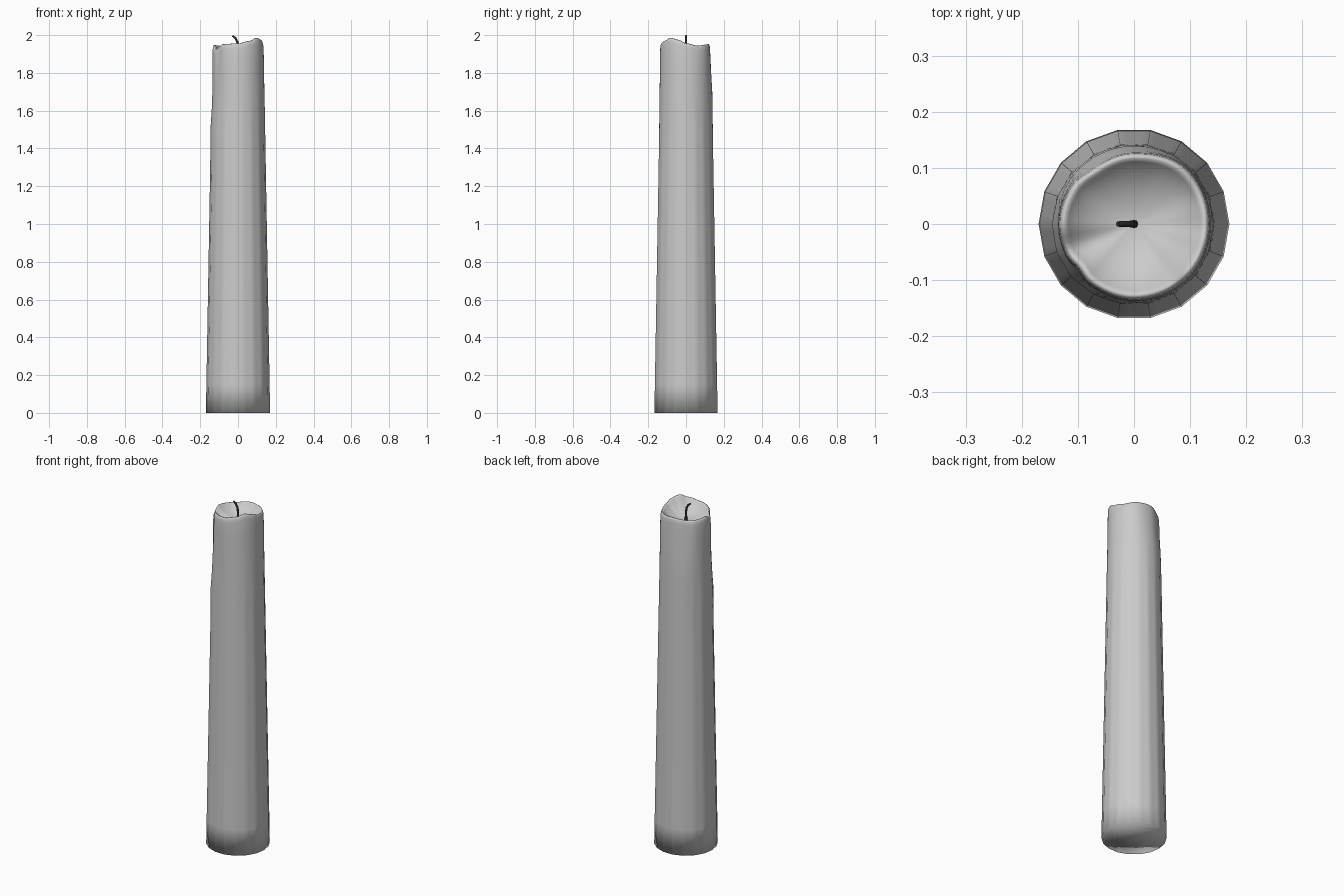
import bpy, bmesh, math

if "Cube" in bpy.data.objects:
    bpy.data.objects.remove(bpy.data.objects["Cube"])

N = 72          # segments round the candle (four per flat of the 18-sided base)
SIDES = 18

# Melted rim: angle in degrees -> height, and angle -> rim radius
RIM_Z = [(0, 1.957), (30, 1.944), (60, 1.95), (90, 1.953), (135, 1.943), (180, 1.948),
         (202, 1.925), (230, 1.952), (270, 1.956), (300, 1.97), (320, 1.986), (342, 1.975), (360, 1.957)]
RIM_R = [(0, 0.134), (45, 0.135), (90, 0.126), (125, 0.122), (150, 0.13), (180, 0.133),
         (205, 0.132), (218, 0.126), (235, 0.132), (270, 0.135), (315, 0.135), (360, 0.134)]


def ease(t):
    t = max(0.0, min(1.0, t))
    return t * t * (3 - 2 * t)


def sample(table, deg):
    deg %= 360
    for (a, va), (b, vb) in zip(table, table[1:]):
        if a <= deg <= b:
            return va + (vb - va) * ease((deg - a) / (b - a))


def flat_factor(a):
    step = 2 * math.pi / SIDES
    return math.cos(step / 2) / math.cos(a % step - step / 2)


# Candle body: tapered wall, wavy rim and hollow melted top
bm = bmesh.new()
rings = []


def add_ring(func):
    ring = []
    for i in range(N):
        a = 2 * math.pi * i / N
        r, z = func(a, math.degrees(a))
        ring.append(bm.verts.new((r * math.cos(a), r * math.sin(a), z)))
    rings.append(ring)


def wall(z):
    def f(a, deg):
        r = 0.17 - 0.0175 * z
        k = ease((z - 1.4) / 0.4)
        r *= flat_factor(a) * (1 - k) + k
        # shallow run of melted wax down the left side
        side = max(0, math.cos(a - math.radians(200))) ** 4
        r -= 0.006 * side * ease((z - 1.52) / 0.12)
        r += 0.003 * side * max(0, 1 - abs(z - 1.5) / 0.15)
        # blend into the uneven rim
        t = ease((z - 1.65) / 0.28)
        return r * (1 - t) + (sample(RIM_R, deg) + 0.003) * t, z
    return f


def top(scale, drop, level):
    def f(a, deg):
        z = sample(RIM_Z, deg) - drop
        return sample(RIM_R, deg) * scale, z * (1 - level) + 1.89 * level
    return f


for z in (0, 0.15, 0.8, 1.3, 1.4, 1.5, 1.6, 1.7, 1.8, 1.87):
    add_ring(wall(z))
for args in ((1.01, 0.028, 0), (0.995, 0.01, 0), (0.965, 0.001, 0), (0.93, 0, 0), (0.88, 0.006, 0.05),
             (0.78, 0.01, 0.25), (0.62, 0.01, 0.55), (0.42, 0.005, 0.82), (0.2, 0, 0.96)):
    add_ring(top(*args))
for lo, hi in zip(rings, rings[1:]):
    for i in range(N):
        j = (i + 1) % N
        bm.faces.new((lo[i], lo[j], hi[j], hi[i]))
bm.faces.new(rings[0][::-1])
centre = bm.verts.new((0, 0, 1.89))
for i in range(N):
    bm.faces.new((rings[-1][i], rings[-1][(i + 1) % N], centre))
for f in bm.faces:
    f.smooth = True
mesh = bpy.data.meshes.new("candle_body")
bm.to_mesh(mesh)
bm.free()
bpy.context.collection.objects.link(bpy.data.objects.new("candle_body", mesh))

# Wick: thin bent string
curve = bpy.data.curves.new("wick", 'CURVE')
curve.dimensions = '3D'
curve.bevel_depth = 0.006
curve.bevel_resolution = 2
curve.use_fill_caps = True
path = [(0, 0, 1.88, 1.3), (0, 0, 1.94, 1), (-0.004, 0, 1.965, 1), (-0.014, 0, 1.985, 0.9), (-0.029, 0, 1.996, 0.8)]
s = curve.splines.new('POLY')
s.points.add(len(path) - 1)
for p, (x, y, z, r) in zip(s.points, path):
    p.co = (x, y, z, 1)
    p.radius = r
bpy.context.collection.objects.link(bpy.data.objects.new("wick", curve))
dark = bpy.data.materials.new("charred")
dark.diffuse_color = (0.03, 0.03, 0.03, 1)
dark.use_nodes = True
dark.node_tree.nodes["Principled BSDF"].inputs["Base Color"].default_value = dark.diffuse_color
curve.materials.append(dark)
